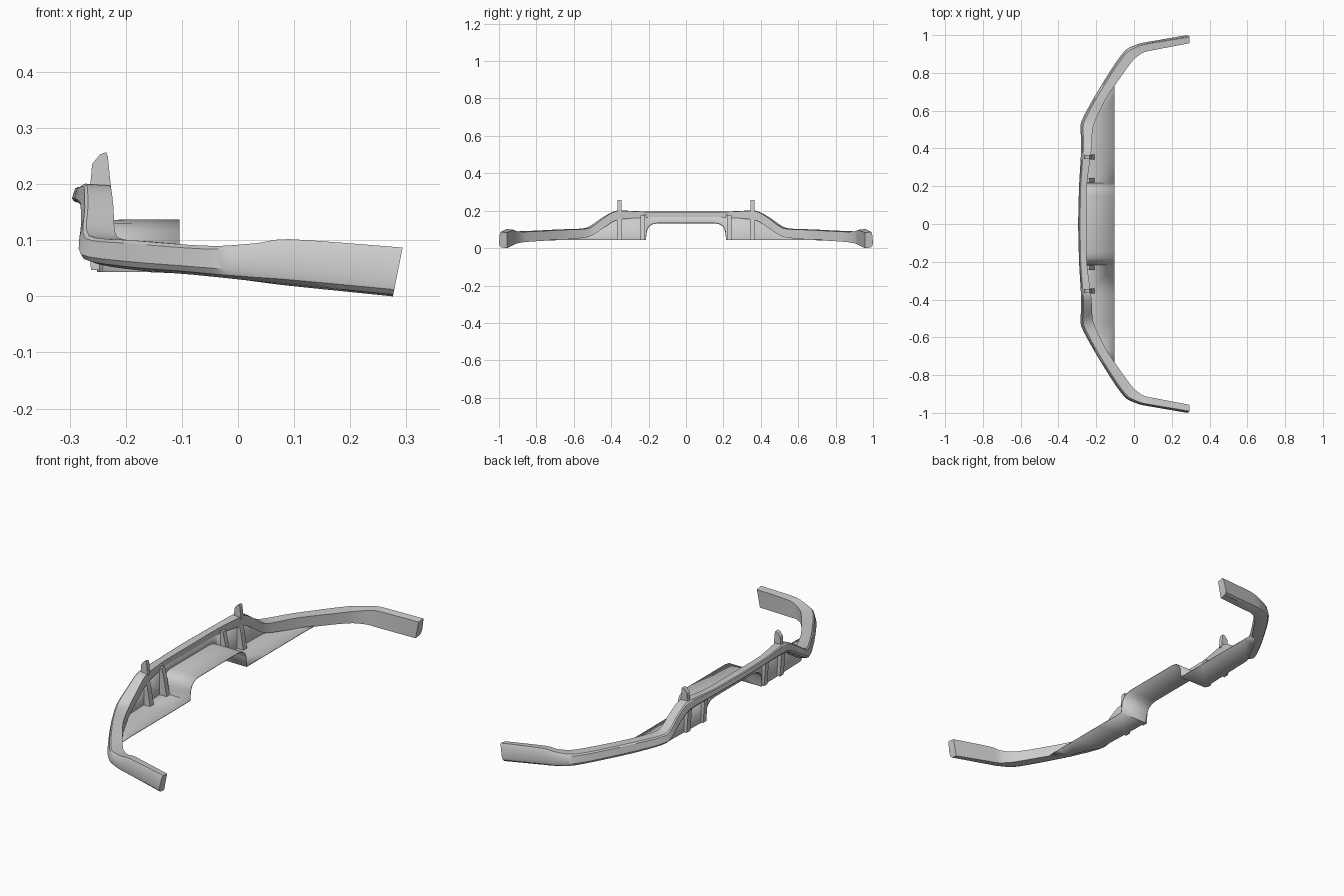
import bpy, bmesh
from mathutils import Vector

cube = bpy.data.objects.get("Cube")
if cube:
    bpy.data.objects.remove(cube, do_unlink=True)

# Single light grey plastic
grey = bpy.data.materials.new("light_grey_plastic")
grey.use_nodes = True
colour = (0.6, 0.6, 0.6, 1)
grey.diffuse_color = colour
grey.node_tree.nodes["Principled BSDF"].inputs["Base Color"].default_value = colour


def make(name, verts, faces, smooth=False):
    mesh = bpy.data.meshes.new(name)
    mesh.from_pydata(verts, [], faces)
    bm = bmesh.new()
    bm.from_mesh(mesh)
    bmesh.ops.recalc_face_normals(bm, faces=bm.faces)
    bm.to_mesh(mesh)
    bm.free()
    obj = bpy.data.objects.new(name, mesh)
    bpy.context.collection.objects.link(obj)
    mesh.materials.append(grey)
    if smooth:
        bpy.ops.object.select_all(action="DESELECT")
        obj.select_set(True)
        bpy.context.view_layer.objects.active = obj
        bpy.ops.object.shade_smooth_by_angle(angle=0.6)
    return obj


def prism(name, profile, y, width):
    """Extrude an x-z profile sideways around y."""
    n = len(profile)
    verts = [(x, y + s * width / 2, z) for s in (-1, 1) for x, z in profile]
    faces = [range(n), range(n, 2 * n)]
    faces += [(i, (i + 1) % n, (i + 1) % n + n, i + n) for i in range(n)]
    return make(name, verts, faces)


def smooth_path(points, steps=4):
    """Soft spline through the stations, with little overshoot."""
    out = []
    for i in range(len(points) - 1):
        p1, p2 = Vector(points[i]), Vector(points[i + 1])
        p0 = Vector(points[max(i - 1, 0)])
        p3 = Vector(points[min(i + 2, len(points) - 1)])
        m1, m2 = (p2 - p0) * 0.35, (p3 - p1) * 0.35
        for k in range(steps):
            t = k / steps
            a, b = t * t * (3 - 2 * t), t * (1 - t)
            out.append(p1 * (1 - a) + p2 * a + m1 * b * (1 - t) - m2 * b * t)
    return out + [Vector(points[-1])]


# Bumper beam stations: outer x, outer y, inner x, inner y, bottom, top
half = [
    (-.296, 0, -.25, 0, .165, .195),
    (-.291, .2, -.25, .2, .165, .195),
    (-.281, .37, -.228, .37, .15, .2),
    (-.28, .45, -.222, .44, .108, .163),
    (-.28, .54, -.215, .52, .06, .108),
    (-.2, .69, -.15, .66, .045, .1),
    (-.1, .85, -.055, .8, .037, .092),
    (-.04, .925, 0, .872, .031, .09),
    (.03, .955, .05, .908, .024, .095),
    (.09, .967, .1, .92, .018, .102),
    (.285, 1, .285, .957, 0, .087),
]
right = smooth_path(half)
flip = Vector((1, -1, 1, -1, 1, 1))
path = [Vector(a * b for a, b in zip(s, flip)) for s in reversed(right[1:])] + right

# Cross-section: fraction from outer to inner edge, fraction of height
section = [(1, 0), (.3, .04), (.08, .14), (0, .32), (.12, .9), (.22, 1), (1, .95)]
n = len(section)
verts = []
for ox, oy, ix, iy, zb, zt in path:
    lean = .2 * max(0, min(1, (ox - .09) / .195))
    for f, h in section:
        z = zb + (zt - zb) * h
        verts.append((ox + (ix - ox) * f + lean * (z - .045), oy + (iy - oy) * f, z))
faces = [(i * n + j, i * n + (j + 1) % n, (i + 1) * n + (j + 1) % n, (i + 1) * n + j)
         for i in range(len(path) - 1) for j in range(n)]
faces += [range(n), range(len(verts) - n, len(verts))]
make("bumper_beam", verts, faces, True)

# Lower tray with arched centre, plus the upright wall joining it to the beam
tray = [  # y, tray height, rear x, wall top
    (0, .135, -.255, .18), (.15, .135, -.255, .18), (.18, .129, -.255, .18),
    (.2, .115, -.255, .18), (.211, .09, -.253, .18), (.216, .045, -.25, .18),
    (.37, .045, -.245, .175), (.45, .045, -.242, .13), (.53, .045, -.24, .08),
    (.67, .045, -.17, .07), (.735, .043, -.106, .06),
]
rows = [(-y, z, x, t) for y, z, x, t in reversed(tray[1:])] + tray
verts, faces = [], []
for y, z, x, top in rows:
    verts += [(x, y, top), (x, y, z), (-.104, y, z)]
for i in range(len(rows) - 1):
    a, b = i * 3, i * 3 + 3
    faces += [(a, a + 1, b + 1, b), (a + 1, a + 2, b + 2, b + 1)]
lower = make("lower_tray", verts, faces, True)
shell = lower.modifiers.new("thickness", "SOLIDIFY")
shell.thickness = .004
shell.offset = 0

# Ribs and upright tabs on both sides
rib = [(-.272, .175), (-.235, .175), (-.224, .13), (-.21, .047), (-.262, .047)]
tab = [(-.264, .19), (-.26, .236), (-.246, .253), (-.235, .257), (-.232, .25), (-.226, .19)]
for side, s in (("left", 1), ("right", -1)):
    prism(side + "_inner_rib", rib, s * .232, .024)
    prism(side + "_outer_rib", rib, s * .355, .028)
    prism(side + "_mounting_tab", tab, s * .355, .02)
